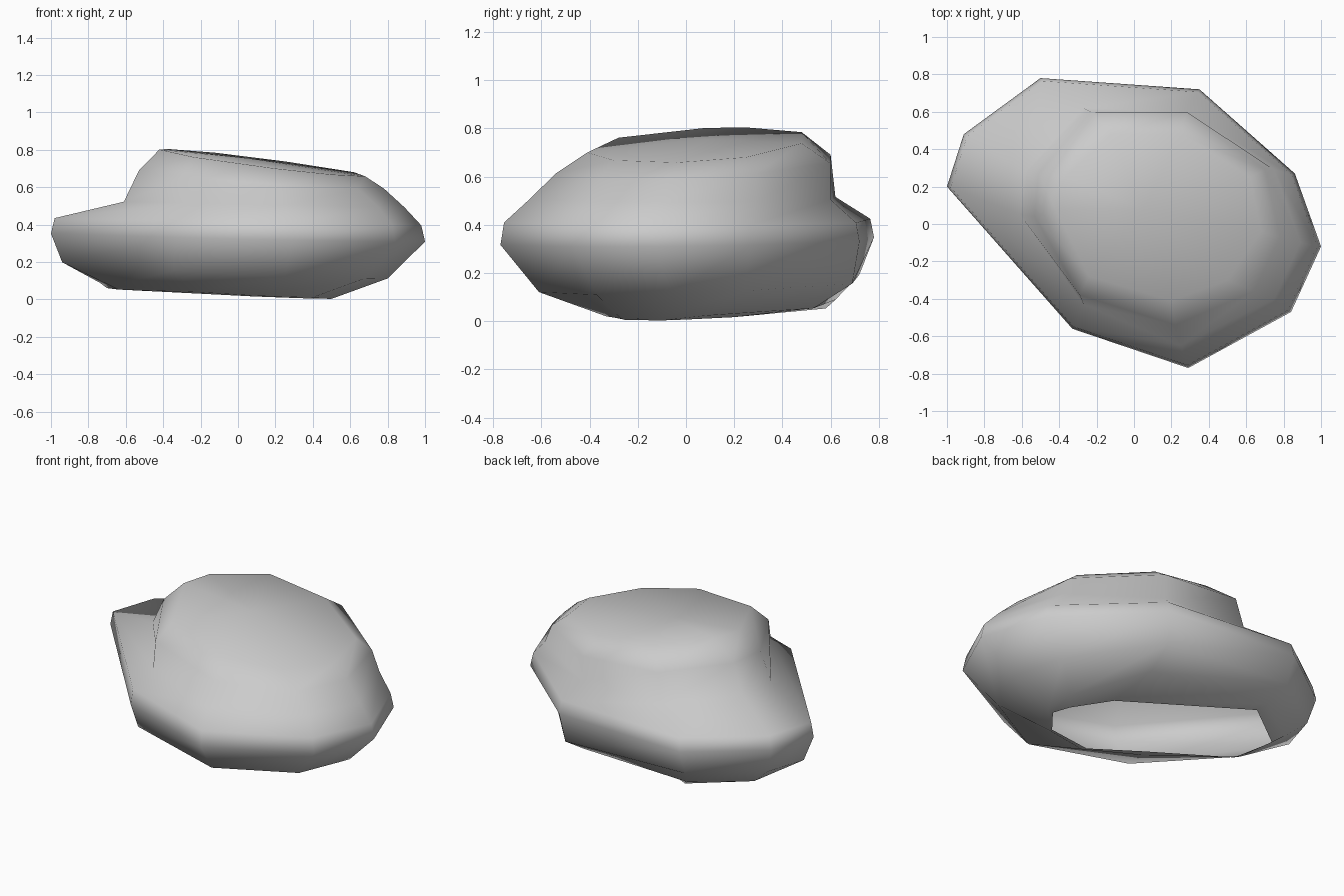
import bpy
import bmesh

# Remove the default object only
default_cube = bpy.data.objects.get("Cube")
if default_cube:
    bpy.data.objects.remove(default_cube, do_unlink=True)


def make_material(name, colour):
    material = bpy.data.materials.new(name)
    material.use_nodes = True
    material.diffuse_color = colour
    shader = material.node_tree.nodes["Principled BSDF"]
    shader.inputs["Base Color"].default_value = colour
    shader.inputs["Roughness"].default_value = 0.9
    return material


def ring(outline, height, slope_x=0.0, slope_y=0.0, scale=1.0):
    """Lift a flat outline onto a tilted plane, optionally scaled."""
    points = []
    for x, y in outline:
        px = x * scale
        py = y * scale
        points.append((px, py, height + slope_x * px + slope_y * py))
    return points


def loft(mesh, rings):
    """Join successive rings with quads and return the vertex rings."""
    loops = [[mesh.verts.new(point) for point in points] for points in rings]
    for lower, upper in zip(loops, loops[1:]):
        count = len(lower)
        for i in range(count):
            j = (i + 1) % count
            mesh.faces.new((lower[i], lower[j], upper[j], upper[i]))
    return loops


def close_with_fan(mesh, loop, centre):
    """Close a ring with triangles around one centre point."""
    tip = mesh.verts.new(centre)
    for i, vert in enumerate(loop):
        mesh.faces.new((vert, loop[(i + 1) % len(loop)], tip))


# Outlines run counter-clockwise, all starting on the left side of the rock
open_rim = [(.5, -.1), (.46, 0), (.31, .2), (-.4, .58), (-.7, .35),
            (-.64, .1), (-.19, -.14), (.09, -.3), (.38, -.25)]
foot = [(.53, -.1), (.53, .08), (.32, .53), (-.44, .62), (-.74, .4),
        (-.68, .1), (-.22, -.19), (.1, -.33), (.4, -.27)]
underside = [(.8, -.07), (.71, .24), (.33, .69), (-.5, .72), (-.87, .45),
             (-.94, .21), (-.35, -.46), (.25, -.61), (.67, -.37)]
widest = [(1, -.12), (.86, .27), (.35, .72), (-.5, .78), (-.91, .48),
          (-1, .2), (-.33, -.56), (.29, -.77), (.84, -.47)]
ledge = [(.89, -.1), (.75, .29), (.28, .6), (-.27, .62), (-.58, .28),
         (-.61, .05), (-.27, -.43), (.25, -.65), (.75, -.4)]
shoulder = [(.78, -.07), (.7, .29), (.28, .6), (-.23, .6), (-.51, .27),
            (-.53, .04), (-.29, -.38), (.22, -.54), (.64, -.36)]
crown = [(.68, -.04), (.62, .25), (.25, .48), (-.12, .48), (-.37, .25),
         (-.42, .08), (-.24, -.28), (.2, -.41), (.5, -.3)]

# Rock shell: open underneath, wide belly, stepped upper block, sloping crown
rock_mesh = bmesh.new()
loops = loft(rock_mesh, [
    ring(open_rim, .025, slope_x=-.04, slope_y=.02),
    ring(foot, .04, slope_x=-.04, slope_y=.05),
    ring(underside, .15, slope_x=-.045, slope_y=.03),
    ring(widest, .33, slope_x=-.02, slope_y=.01),
    ring(widest, .415, slope_x=-.02, scale=.98),
    ring(ledge, .51, slope_x=-.02),
    ring(shoulder, .65, slope_x=-.07, slope_y=.04),
    ring(crown, .745, slope_x=-.125, slope_y=.05),
])
close_with_fan(rock_mesh, loops[-1], (.05, .08, .755))
bmesh.ops.recalc_face_normals(rock_mesh, faces=rock_mesh.faces)

rock_data = bpy.data.meshes.new("rock")
rock_mesh.to_mesh(rock_data)
rock_mesh.free()
rock = bpy.data.objects.new("rock", rock_data)
bpy.context.collection.objects.link(rock)
rock_data.materials.append(make_material("stone grey", (.6, .6, .6, 1)))

# Soft shading across the whole stone
for polygon in rock_data.polygons:
    polygon.use_smooth = True
